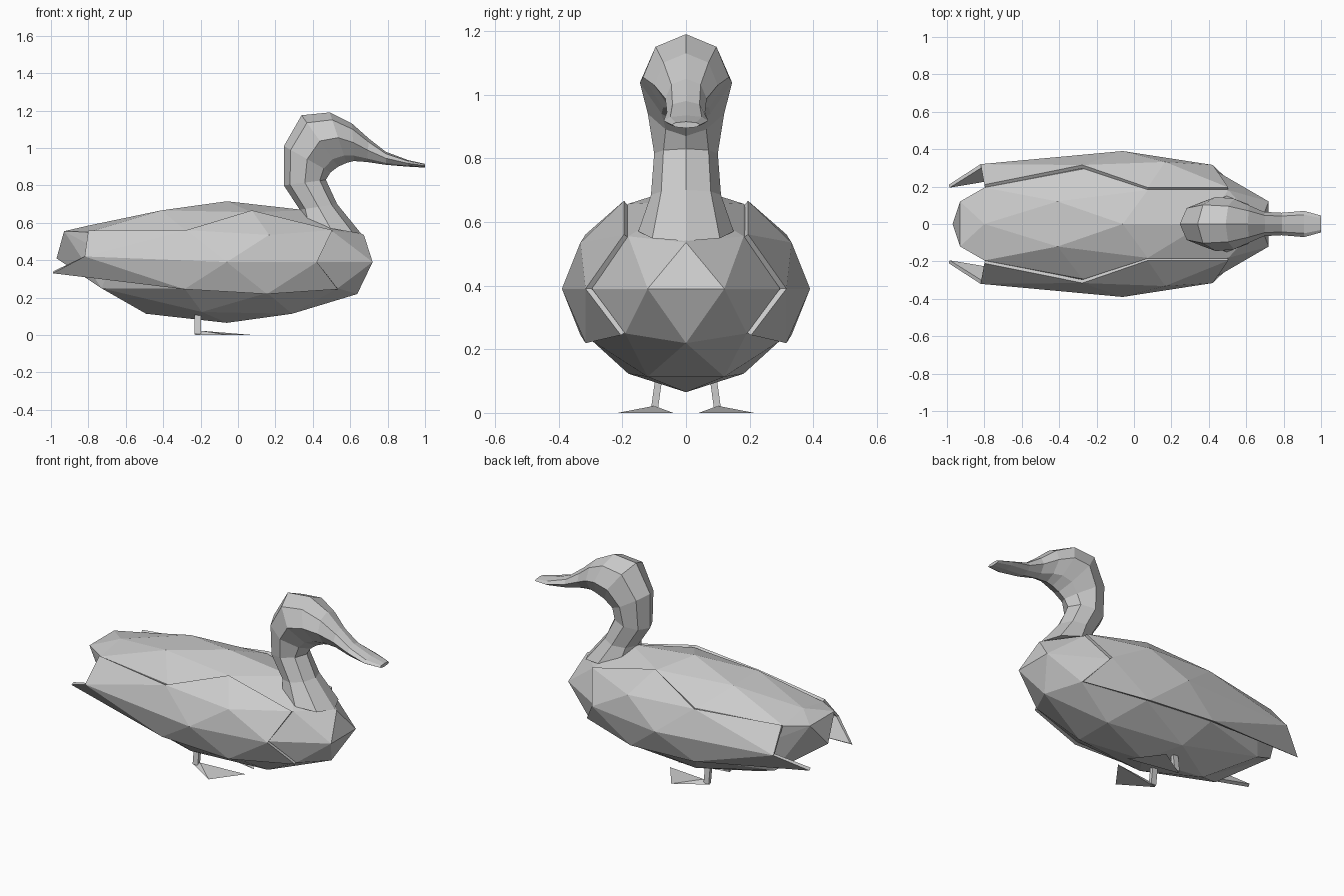
import bpy, bmesh, math
from mathutils import Vector

if "Cube" in bpy.data.objects:
    bpy.data.objects.remove(bpy.data.objects["Cube"])

grey = bpy.data.materials.new("plain_grey")
grey.diffuse_color = (0.6, 0.6, 0.6, 1)
grey.use_nodes = True
grey.node_tree.nodes["Principled BSDF"].inputs["Base Color"].default_value = grey.diffuse_color
CENTRE, SCALE = Vector((-0.06, 0, 0.39)), Vector((0.82, 0.39, 0.325))


def finish(bm, name):
    bmesh.ops.recalc_face_normals(bm, faces=bm.faces[:])
    mesh = bpy.data.meshes.new(name)
    bm.to_mesh(mesh)
    bm.free()
    mesh.materials.append(grey)
    ob = bpy.data.objects.new(name, mesh)
    bpy.context.collection.objects.link(ob)
    return ob


def egg():
    bm = bmesh.new()
    bmesh.ops.create_icosphere(bm, subdivisions=2, radius=1)
    return bm


def reshape(bm, moves, shrink=1.0):
    """Scale the unit ball to the body, then pull chosen points to new places."""
    for v in bm.verts:
        key = Vector((v.co.x, abs(v.co.y), v.co.z))
        side = math.copysign(1, v.co.y)
        k = shrink if key.y > 0.45 else 1
        v.co = CENTRE + Vector((a * b for a, b in zip(v.co, SCALE)))
        v.co.y *= k
        v.co.z = CENTRE.z + (v.co.z - CENTRE.z) * (1 + k) / 2
        for old, new in moves:
            if (key - Vector(old)).length < 0.06:
                v.co = (new[0], side * new[1], new[2])


# Body with the tail drawn back and up
bm = egg()
reshape(bm, [((-0.951, 0.309, 0), (-0.93, 0.12, 0.555)),
             ((-0.894, 0, -0.447), (-0.97, 0, 0.41)),
             ((-0.851, 0, 0.526), (-0.80, 0, 0.585)),
             ((-0.724, 0.526, 0.447), (-0.80, 0.195, 0.55)),
             ((-0.588, 0.809, 0), (-0.66, 0.26, 0.41)),
             ((-0.688, 0.5, -0.526), (-0.73, 0.18, 0.25))], 0.93)
finish(bm, "body")

# Folded wings over the sides, with pointed rear tips
for side, name in ((1, "left_wing"), (-1, "right_wing")):
    bm = egg()
    drop = [v for v in bm.verts if v.co.y * side < 0.49 or v.co.z < -0.7]
    bmesh.ops.delete(bm, geom=drop, context='VERTS')
    reshape(bm, [((-0.724, 0.526, 0.447), (-0.80, 0.21, 0.56)),
                 ((-0.588, 0.809, 0), (-0.82, 0.32, 0.42)),
                 ((-0.688, 0.5, -0.526), (-0.99, 0.21, 0.33))])
    wing = finish(bm, name)
    solid = wing.modifiers.new("thickness", 'SOLIDIFY')
    solid.thickness, solid.offset = 0.02, -1

# Neck, head and bill: rings given by upper point, lower point, half width
rings = [((0.33, 0.60), (0.66, 0.54), 0.15), ((0.33, 0.67), (0.53, 0.70), 0.11),
         ((0.245, 0.80), (0.47, 0.83), 0.10), ((0.245, 1.01), (0.495, 0.87), 0.12),
         ((0.34, 1.175), (0.535, 0.90), 0.145), ((0.49, 1.19), (0.58, 0.92), 0.135),
         ((0.61, 1.13), (0.62, 0.93), 0.10), ((0.70, 1.05), (0.69, 0.925), 0.065),
         ((0.79, 0.98), (0.79, 0.91), 0.06), ((0.91, 0.935), (0.91, 0.90), 0.07),
         ((1.0, 0.915), (1.0, 0.895), 0.045)]
SIDES = 8
bm = bmesh.new()
loops = []
for i, (top, low, half) in enumerate(rings):
    a, b = Vector((top[0], 0, top[1])), Vector((low[0], 0, low[1]))
    mid, up = (a + b) / 2, (a - b) / 2
    loop = []
    for k in range(SIDES):
        t = 2 * math.pi * k / SIDES
        pinch = 0.75 if 3 <= i <= 7 and math.cos(t) < -0.1 else 1
        y = Vector((0, half * pinch * math.sin(t), 0))
        loop.append(bm.verts.new(mid + up * math.cos(t) + y))
    loops.append(loop)
for p, q in zip(loops, loops[1:]):
    for k in range(SIDES):
        n = (k + 1) % SIDES
        bm.faces.new((p[k], p[n], q[n], q[k]))
bm.faces.new(loops[0])
bm.faces.new(loops[-1])
finish(bm, "neck_and_head")

# Legs and wedge-shaped webbed feet
for s, side in ((1, "left"), (-1, "right")):
    bm = bmesh.new()
    bmesh.ops.create_cube(bm, size=1)
    for v in bm.verts:
        high = v.co.z > 0
        v.co = (-0.215 + v.co.x * 0.035,
                s * ((0.08 if high else 0.10) + v.co.y * 0.022),
                0.15 if high else 0.005)
    finish(bm, side + "_leg")

    bm = bmesh.new()
    heel, inner, outer, ankle = [bm.verts.new((x, s * y, z)) for x, y, z in
                                 ((-0.235, 0.10, 0), (0.08, 0.04, 0),
                                  (-0.05, 0.215, 0), (-0.19, 0.10, 0.022))]
    for f in ((heel, inner, outer), (heel, inner, ankle),
              (inner, outer, ankle), (outer, heel, ankle)):
        bm.faces.new(f)
    finish(bm, side + "_foot")
